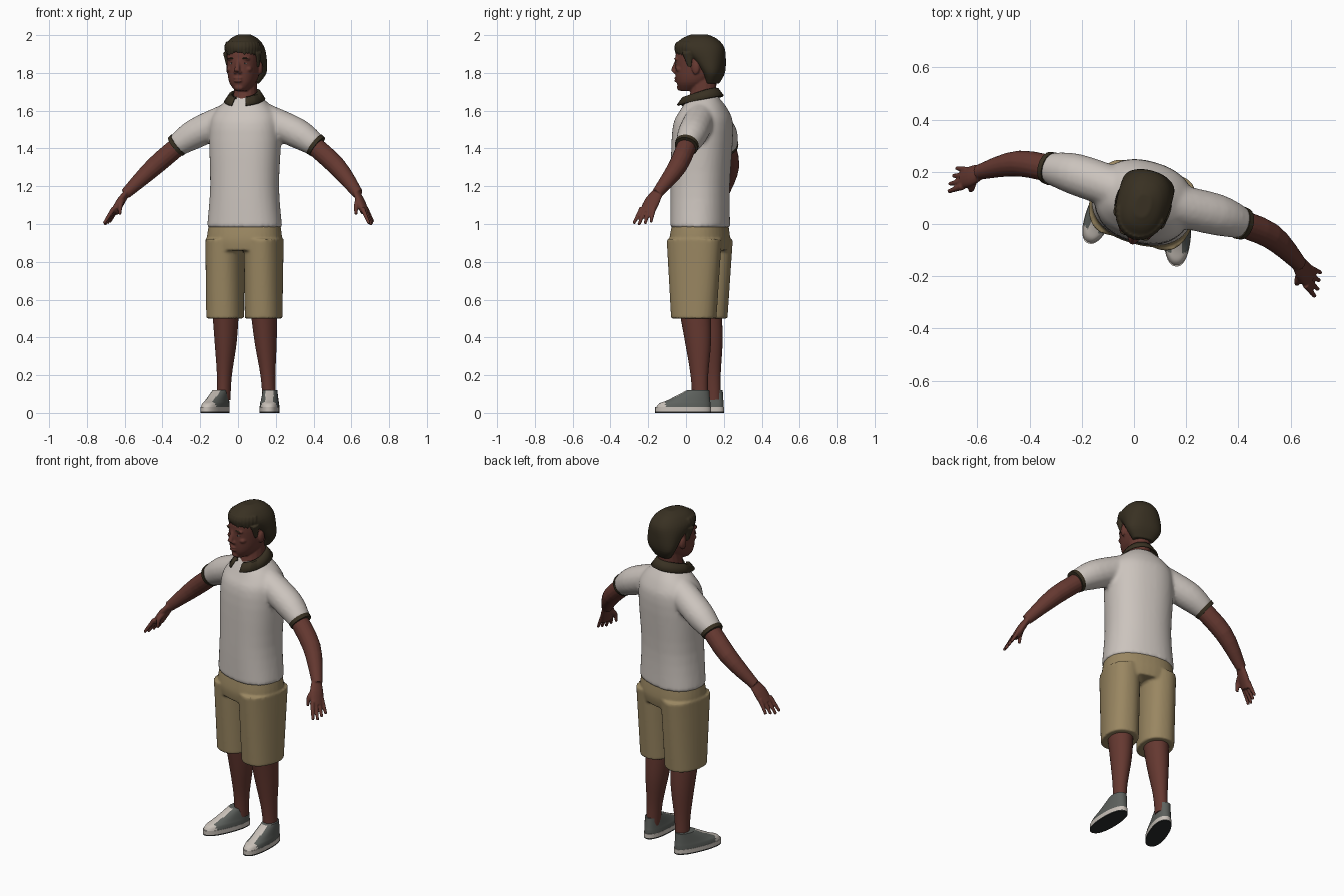
import bpy, bmesh, math, random
from mathutils import Matrix, Vector

cube = bpy.data.objects.get("Cube")
if cube:
    bpy.data.objects.remove(cube)
random.seed(4)


def material(name, red, green, blue):
    mat = bpy.data.materials.new(name)
    mat.use_nodes = True
    colour = (red, green, blue, 1)
    mat.diffuse_color = colour
    shader = mat.node_tree.nodes["Principled BSDF"]
    shader.inputs["Base Color"].default_value = colour
    shader.inputs["Roughness"].default_value = 0.8
    return mat


skin = material("brown skin", 0.13, 0.04, 0.03)
shirt = material("pale shirt", 0.6, 0.55, 0.51)
khaki = material("khaki", 0.32, 0.24, 0.12)
dark_brown = material("dark brown", 0.04, 0.03, 0.016)
grey = material("shoe grey", 0.11, 0.12, 0.11)
white = material("shoe white", 0.58, 0.53, 0.48)
black = material("sole black", 0.025, 0.027, 0.026)


def placed(x, y, degrees):
    """Frame standing on the ground, turned about the vertical."""
    return Matrix.Translation((x, y, 0)) @ Matrix.Rotation(math.radians(degrees), 4, 'Z')


body_frame = placed(0.035, 0.075, -16)


def skin_rings(bm, rings):
    rows = [[bm.verts.new(point) for point in ring] for ring in rings]
    for lower, upper in zip(rows, rows[1:]):
        for i in range(len(lower)):
            bm.faces.new((lower[i - 1], lower[i], upper[i], upper[i - 1]))
    bm.faces.new(rows[0])
    bm.faces.new(rows[-1])


def blend(items, steps):
    """Smooth in-between sections along a list of tuples."""
    out = []
    last = len(items) - 1
    for k in range(last):
        before, after = items[max(k - 1, 0)], items[min(k + 2, last)]
        for step in range(steps):
            t = step / steps
            out.append([b + t / 2 * (c - a + t * (2 * a - 5 * b + 4 * c - d + t * (3 * (b - c) + d - a)))
                        for a, b, c, d in zip(before, items[k], items[k + 1], after)])
    return out + [list(items[last])]


def squared(value, power):
    return math.copysign(abs(value) ** (2 / power), value)


def loft(bm, sections, centre=0, power=2.3, sides=40, steps=4):
    """Stacked ovals: height, half width, front y, back y."""
    rings = []
    for z, half, front, back in blend(sections, steps):
        middle, depth = (front + back) / 2, (back - front) / 2
        angles = [math.tau * i / sides for i in range(sides)]
        rings.append([(centre + half * squared(math.cos(a), power),
                       middle + depth * squared(math.sin(a), power), z) for a in angles])
    skin_rings(bm, rings)


def tube(bm, path, flat=1.0, sides=16, steps=4):
    """Round limb through x, y, z, radius; flat thins it across its depth."""
    points = blend(path, steps)
    rings = []
    for k, (x, y, z, radius) in enumerate(points):
        ahead, behind = points[min(k + 1, len(points) - 1)], points[max(k - 1, 0)]
        along = (Vector(ahead[:3]) - Vector(behind[:3])).normalized()
        across = (Vector((0, 1, 0)) - along * along.y).normalized()
        up = along.cross(across) * flat
        angles = [math.tau * i / sides for i in range(sides)]
        rings.append([Vector((x, y, z)) + radius * (across * math.cos(a) + up * math.sin(a)) for a in angles])
    skin_rings(bm, rings)


def blob(bm, centre, size):
    frame = Matrix.Translation(centre) @ Matrix.Diagonal((*size, 1))
    bmesh.ops.create_uvsphere(bm, u_segments=14, v_segments=8, radius=1, matrix=frame)


def mirror(bm):
    """Copy everything built so far to the other side."""
    copy = bmesh.ops.duplicate(bm, geom=bm.verts[:] + bm.edges[:] + bm.faces[:])["geom"]
    for item in copy:
        if isinstance(item, bmesh.types.BMVert):
            item.co.x *= -1


def finish(name, bm, *mats, frame=body_frame, voxel=0, soften=2):
    bmesh.ops.recalc_face_normals(bm, faces=bm.faces[:])
    bm.transform(frame)
    mesh = bpy.data.meshes.new(name)
    bm.to_mesh(mesh)
    bm.free()
    obj = bpy.data.objects.new(name, mesh)
    bpy.context.collection.objects.link(obj)
    for mat in mats:
        mesh.materials.append(mat)
    bpy.ops.object.select_all(action='DESELECT')
    obj.select_set(True)
    bpy.context.view_layer.objects.active = obj
    bpy.ops.object.shade_smooth_by_angle(angle=math.radians(50))
    if voxel:
        merge = obj.modifiers.new("merge", 'REMESH')
        merge.mode, merge.voxel_size, merge.use_smooth_shade = 'VOXEL', voxel, True
        smooth = obj.modifiers.new("soften", 'SMOOTH')
        smooth.factor, smooth.iterations = 0.5, soften
    return obj


# Shirt: short sleeves and torso in one piece
bm = bmesh.new()
tube(bm, [(0.1, 0.03, 1.56, 0.08), (0.28, 0.04, 1.48, 0.08), (0.385, 0.035, 1.415, 0.06)])
mirror(bm)
loft(bm, [(0.98, 0.2, -0.15, 0.15), (1.2, 0.182, -0.15, 0.15), (1.5, 0.19, -0.14, 0.168),
          (1.6, 0.16, -0.1, 0.145), (1.68, 0.07, -0.05, 0.09)])
finish("polo_shirt", bm, shirt, voxel=0.011, soften=4)

# Sleeve trims
bm = bmesh.new()
tube(bm, [(0.374, 0.035, 1.423, 0.064), (0.391, 0.035, 1.41, 0.062)], sides=24)
mirror(bm)
finish("sleeve_trims", bm, dark_brown)

# Collar: folded band, open at the front
bm = bmesh.new()
rows = []
for i in range(33):
    turn = math.radians(-158 + 316 * i / 32)
    side, rear = math.sin(turn), math.cos(turn)
    rows.append([bm.verts.new((radius * side, radius * 1.18 * rear, height + 0.026 * rear))
                 for radius, height in ((0.066, 1.692), (0.08, 1.69), (0.104, 1.652))])
for left, right in zip(rows, rows[1:]):
    for k in range(2):
        bm.faces.new((left[k], left[k + 1], right[k + 1], right[k]))
thickness = finish("collar", bm, dark_brown).modifiers.new("thickness", 'SOLIDIFY')
thickness.thickness, thickness.offset = 0.01, 0

# Shorts: two legs joined by the hips
bm = bmesh.new()
loft(bm, [(0.5, 0.095, -0.125, 0.115), (0.92, 0.098, -0.15, 0.145)], centre=0.106)
mirror(bm)
loft(bm, [(0.86, 0.19, -0.15, 0.14), (0.92, 0.2, -0.155, 0.15), (1, 0.19, -0.14, 0.14)])
finish("shorts", bm, khaki, voxel=0.008)

# Lower legs
bm = bmesh.new()
tube(bm, [(0.125, 0.035, 0.07, 0.042), (0.12, 0.03, 0.2, 0.047),
          (0.11, 0.02, 0.38, 0.07), (0.105, 0, 0.56, 0.085)], flat=0.83, sides=28)
mirror(bm)
finish("lower_legs", bm, skin)

# Arms, palms, fingers and thumbs
bm = bmesh.new()
tube(bm, [(0.33, 0.035, 1.45, 0.051), (0.5, 0.02, 1.307, 0.05), (0.64, -0.055, 1.16, 0.029)])
tube(bm, [(0.63, -0.05, 1.17, 0.03), (0.66, -0.075, 1.12, 0.042), (0.69, -0.095, 1.06, 0.04)], flat=0.5)
for i in range(4):
    knuckle = Vector((0.684, 0.022 * i - 0.125, 1.085))
    tip = knuckle + Vector((0.05, 0.01 * i - 0.035, -0.09)) * (1 - 0.08 * abs(i - 1))
    tube(bm, [(*knuckle, 0.013), (*tip, 0.008)])
tube(bm, [(0.65, -0.08, 1.13, 0.016), (0.65, -0.12, 1.1, 0.013), (0.65, -0.13, 1.05, 0.008)])
mirror(bm)
finish("arms", bm, skin, voxel=0.005)

# Head: ears, brows, cheeks, nostrils, then neck, skull, nose, lips and chin
bm = bmesh.new()
blob(bm, (0.088, 0, 1.825), (0.012, 0.022, 0.034))
blob(bm, (0.036, -0.116, 1.874), (0.03, 0.015, 0.008))
blob(bm, (0.05, -0.1, 1.82), (0.02, 0.02, 0.016))
blob(bm, (0.013, -0.134, 1.804), (0.01, 0.012, 0.01))
mirror(bm)
tube(bm, [(0, 0, 1.58, 0.085), (0, 0.015, 1.68, 0.07), (0, 0.025, 1.78, 0.065)], flat=0.9)
loft(bm, [(1.705, 0.03, -0.11, -0.03), (1.75, 0.067, -0.127, 0.05), (1.82, 0.082, -0.133, 0.105),
          (1.92, 0.084, -0.125, 0.11), (1.97, 0.05, -0.07, 0.07)])
tube(bm, [(0, -0.125, 1.87, 0.01), (0, -0.147, 1.807, 0.016)])
for z in (1.757, 1.772):
    blob(bm, (0, -0.13, z), (0.024, 0.011, 0.007))
blob(bm, (0, -0.112, 1.722), (0.025, 0.015, 0.016))
finish("head", bm, skin, voxel=0.005)

# Eyes and eyebrows
for name, mat, y, z, size in (("eyes", white, -0.117, 1.85, (0.013, 0.008, 0.005)),
                              ("irises", black, -0.123, 1.85, (0.005, 0.004, 0.005)),
                              ("eyebrows", dark_brown, -0.124, 1.877, (0.022, 0.008, 0.004))):
    bm = bmesh.new()
    blob(bm, (0.035, y, z), size)
    mirror(bm)
    finish(name, bm, mat)

# Hair: sideburns, cap and loose fringe locks
bm = bmesh.new()
tube(bm, [(0.09, -0.045, 1.91, 0.03), (0.083, -0.033, 1.83, 0.01)], flat=0.5)
mirror(bm)
loft(bm, [(1.745, 0.06, 0.04, 0.1), (1.8, 0.097, 0.025, 0.127), (1.87, 0.104, -0.035, 0.134),
          (1.935, 0.1, -0.13, 0.128), (1.98, 0.07, -0.1, 0.09), (2.003, 0.03, -0.05, 0.04)])
locks = 14
for i in range(locks + 1):
    turn = math.radians(150 * i / locks - 75)
    x, y = 0.09 * math.sin(turn), -0.015 - 0.113 * math.cos(turn)
    tube(bm, [(x * 0.9, y * 0.9, 1.96, 0.013), (x, y, 1.935, 0.012), (x, y, random.uniform(1.89, 1.91), 0.005)])
finish("hair", bm, dark_brown, voxel=0.005, soften=1)

# Shoes: black sole, pale rim, grey upper with pale toe cap and tongue
for side, frame in (("right", placed(-0.12, 0.065, -22)), ("left", placed(0.167, -0.013, -2))):
    for part, mat, bottom, top in (("sole", black, 0, 0.007), ("rim", white, 0.007, 0.03)):
        bm = bmesh.new()
        loft(bm, [(z, 0.053, -0.15, 0.145) for z in (bottom, top)])
        finish(f"{side}_shoe_{part}", bm, mat, frame=frame)
    bm = bmesh.new()
    loft(bm, [(0.028, 0.052, -0.146, 0.142), (0.05, 0.05, -0.128, 0.142),
              (0.07, 0.046, -0.08, 0.14), (0.122, 0.038, 0.02, 0.136)], sides=48, steps=6)
    for face in bm.faces:
        spot = face.calc_center_median()
        tongue = abs(spot.x) < 0.021 and spot.y < 0.04
        face.material_index = int(tongue or spot.y < -0.095)
    finish(f"{side}_shoe_upper", bm, grey, white, frame=frame)
